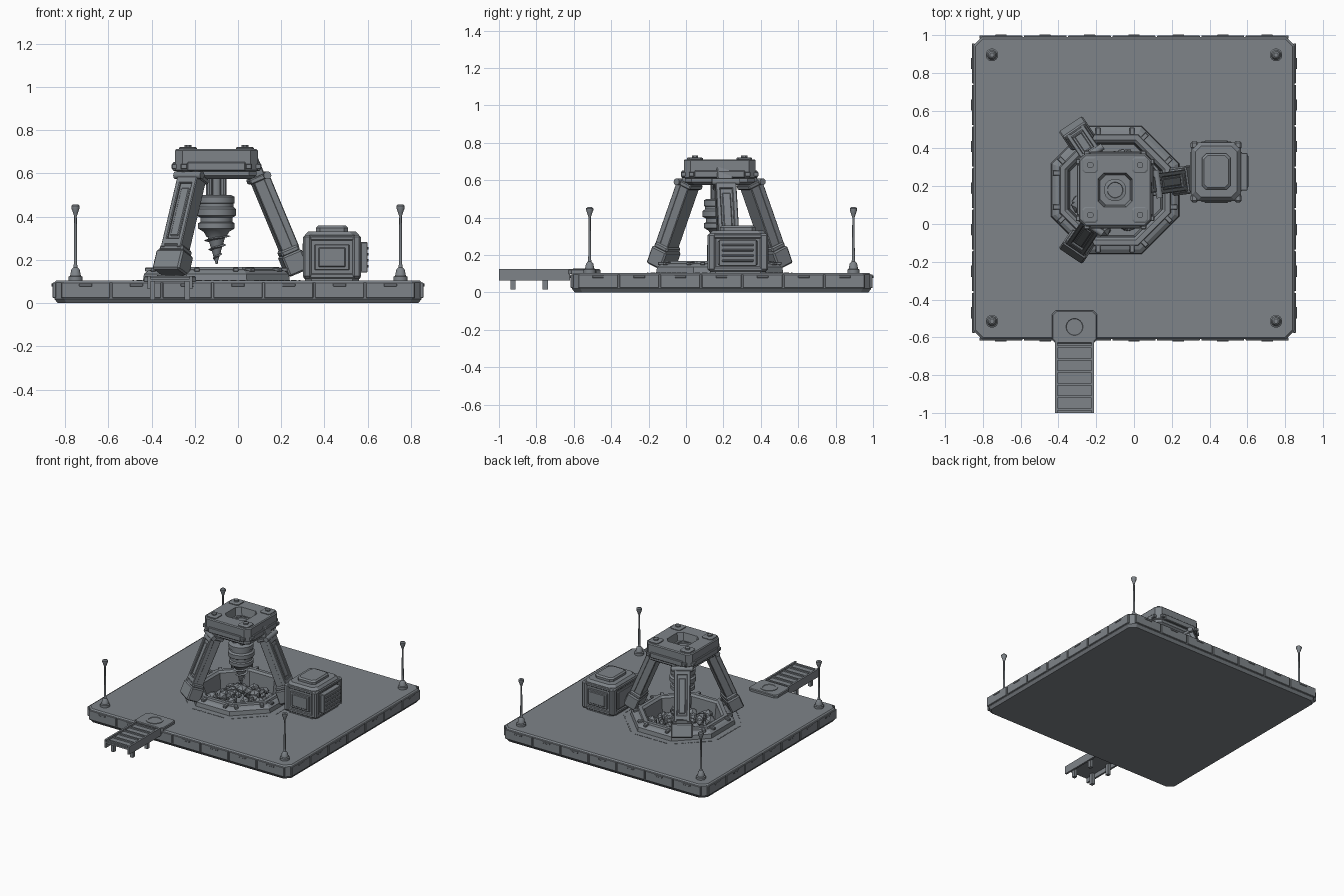
import bpy, bmesh, math, random
from mathutils import Matrix, Vector

if "Cube" in bpy.data.objects:
    bpy.data.objects.remove(bpy.data.objects["Cube"], do_unlink=True)
random.seed(4)

grey = bpy.data.materials.new("blue_grey_metal")
COLOUR = (0.21, 0.23, 0.25, 1)
grey.use_nodes = True
grey.diffuse_color = COLOUR
grey.node_tree.nodes["Principled BSDF"].inputs["Base Color"].default_value = COLOUR

OCT = 2 - math.sqrt(2)          # chamfer ratio of a regular octagon
CX, CY = -0.1, 0.18             # tower centre
PY = 0.19                       # platform centre


def finish(name, bm, smooth=False):
    mesh = bpy.data.meshes.new(name)
    bm.to_mesh(mesh)
    bm.free()
    mesh.materials.append(grey)
    ob = bpy.data.objects.new(name, mesh)
    bpy.context.collection.objects.link(ob)
    if smooth:
        bpy.ops.object.select_all(action='DESELECT')
        bpy.context.view_layer.objects.active = ob
        ob.select_set(True)
        bpy.ops.object.shade_smooth_by_angle(angle=math.radians(35))
    return ob


def bridge(bm, rings, cap_bottom=True):
    loops = [[bm.verts.new(p) for p in ring] for ring in rings]
    n = len(loops[0])
    for a, b in zip(loops, loops[1:]):
        for i in range(n):
            j = (i + 1) % n
            bm.faces.new((a[i], a[j], b[j], b[i]))
    if cap_bottom:
        bm.faces.new(loops[0][::-1])
    bm.faces.new(loops[-1])


def stack(name, x, y, rings, cap_bottom=True):
    """Loft chamfered rectangles given as (half x, half y, chamfer, z)."""
    bm = bmesh.new()
    loops = []
    for hx, hy, c, z in rings:
        quarter = [(hx, -hy + c), (hx, hy - c), (hx - c, hy), (-hx + c, hy),
                   (-hx, hy - c), (-hx, -hy + c), (-hx + c, -hy), (hx - c, -hy)]
        loops.append([(x + px, y + py, z) for px, py in quarter])
    bridge(bm, loops, cap_bottom)
    return finish(name, bm)


def lathe(name, x, y, profile, sides=16, smooth=True):
    """Turn a profile of (radius, z) about the vertical."""
    bm = bmesh.new()
    turn = [math.tau * (i + 0.5) / sides for i in range(sides)]
    bridge(bm, [[(x + r * math.cos(a), y + r * math.sin(a), z) for a in turn]
                for r, z in profile])
    return finish(name, bm, smooth)


def boxes(name, parts, frame=Matrix(), bevel=0.0):
    """One object from boxes given as (centre, size)."""
    bm = bmesh.new()
    for centre, size in parts:
        bmesh.ops.create_cube(bm, size=1, matrix=frame @ Matrix.Translation(centre)
                              @ Matrix.Diagonal((*size, 1)))
    if bevel:
        bmesh.ops.bevel(bm, geom=bm.edges[:], offset=bevel, segments=1, affect='EDGES')
    return finish(name, bm)


# Platform with a pit cut through its deck
platform = stack("platform", 0, PY, [(0.835, 0.785, 0.04, 0), (0.85, 0.8, 0.045, 0.02),
                                     (0.85, 0.8, 0.045, 0.095), (0.84, 0.79, 0.04, 0.105)])
cutter = stack("pit_cutter", CX, CY, [(0.25, 0.25, 0.25 * OCT, 0.035), (0.25, 0.25, 0.25 * OCT, 0.2)])
cutter.hide_render = True
cutter.hide_set(True)
cut = platform.modifiers.new("pit", 'BOOLEAN')
cut.object = cutter
cut.solver = 'EXACT'

# Edge panels and slots on all four sides
for k, side in enumerate(("front", "left", "back", "right")):
    frame = Matrix.Translation((0, PY, 0)) @ Matrix.Rotation(k * math.pi / 2, 4, 'Z')
    reach = 0.85 if k % 2 else 0.8
    pitch = 0.235 if k % 2 == 0 else 0.22
    panels, slots = [], []
    for i in range(-3, 4):
        panels.append(((i * pitch, -reach, 0.06), (pitch - 0.008, 0.016, 0.072)))
        slots.append(((i * pitch, -reach - 0.008, 0.084), (0.06, 0.01, 0.014)))
    boxes(side + "_edge_panels", panels, frame, 0.003)
    boxes(side + "_edge_slots", slots, frame, 0.002)

# Pit rim, liner and floor
stack("pit_rim", CX, CY, [(h, h, h * OCT, z) for h, z in (
    (0.34, 0.104), (0.335, 0.135), (0.315, 0.15), (0.295, 0.155), (0.29, 0.168),
    (0.265, 0.168), (0.25, 0.155), (0.24, 0.04))], False)
clamps, dashes = [], []
for k in range(8):
    turn = Matrix.Rotation(k * math.pi / 4, 4, 'Z')
    frame = Matrix.Translation((CX, CY, 0)) @ turn
    boxes(f"rim_clamps_{k}", [((0.31, s * 0.09, 0.155), (0.04, 0.025, 0.018)) for s in (-1, 1)],
          frame, 0.003)
    boxes(f"deck_dashes_{k}", [((0.385, s * 0.04, 0.106), (0.008, 0.028, 0.003))
                               for s in range(-3, 4)], frame)

# Rubble heap in the pit
bm = bmesh.new()
for i in range(70):
    r, a = 0.215 * math.sqrt(random.random()), random.uniform(0, math.tau)
    s = random.uniform(0.022, 0.045)
    z = 0.06 + 0.07 * (1 - r / 0.215) + random.uniform(-0.01, 0.015)
    place = (Matrix.Translation((CX + r * math.cos(a), CY + r * math.sin(a), z))
             @ Matrix.Rotation(random.uniform(0, 6), 4, Vector((1, random.random(), 0.5)))
             @ Matrix.Diagonal((s, s * random.uniform(0.6, 1), s * random.uniform(0.7, 1.1), 1)))
    bmesh.ops.create_icosphere(bm, subdivisions=1, radius=1, matrix=place)
finish("rubble", bm)

# Tower head with a recessed well
stack("tower_head", CX, CY, [(h, h, c, z) for h, c, z in (
    (0.165, 0.03, 0.575), (0.185, 0.035, 0.59), (0.185, 0.035, 0.61), (0.192, 0.035, 0.615),
    (0.192, 0.035, 0.705), (0.186, 0.033, 0.712), (0.09, 0.03, 0.712), (0.08, 0.03, 0.655))])
lathe("well_disc", CX, CY, [(0.06, 0.65), (0.06, 0.665), (0.042, 0.668), (0.04, 0.66)])
for i, (sx, sy) in enumerate(((1, 1), (-1, 1), (-1, -1), (1, -1))):
    x, y = CX + sx * 0.132, CY + sy * 0.132
    stack(f"head_pad_{i}", x, y, [(0.042, 0.042, 0.012, 0.7), (0.042, 0.042, 0.012, 0.718),
                                  (0.036, 0.036, 0.012, 0.722)])
    lathe(f"head_bolt_{i}", x, y, [(0.018, 0.72), (0.018, 0.732)], 8, False)
for k in range(4):
    frame = Matrix.Translation((CX, CY, 0)) @ Matrix.Rotation(k * math.pi / 2, 4, 'Z')
    boxes(f"head_side_{k}", [((0, -0.19, 0.632), (0.27, 0.026, 0.04)),
                             ((-0.15, -0.192, 0.632), (0.03, 0.032, 0.025)),
                             ((0.15, -0.192, 0.632), (0.03, 0.032, 0.025))], frame, 0.004)

# Three sloping legs, each built along its own axis
for k, angle in enumerate((8, 124, 236)):
    a = math.radians(angle)
    lean = math.atan(0.42)
    frame = (Matrix.Translation((CX, CY, 0)) @ Matrix.Rotation(a, 4, 'Z')
             @ Matrix.Translation((0.38, 0, 0.14)) @ Matrix.Rotation(-lean, 4, 'Y'))
    boxes(f"leg_foot_{k}", [((0, 0, 0.05), (0.1, 0.15, 0.1)), ((0, 0, 0.11), (0.09, 0.13, 0.03))],
          frame, 0.008)
    boxes(f"leg_shaft_{k}", [((0, 0, 0.29), (0.072, 0.108, 0.36)),
                             ((0.03, 0.044, 0.29), (0.034, 0.024, 0.36)),
                             ((0.03, -0.044, 0.29), (0.034, 0.024, 0.36)),
                             ((0.03, 0, 0.45), (0.034, 0.1, 0.035)),
                             ((0.03, 0, 0.14), (0.034, 0.1, 0.035)),
                             ((0.03, 0, 0.29), (0.022, 0.045, 0.24))], frame, 0.004)
    boxes(f"leg_bracket_{k}", [((0, 0, 0.53), (0.06, 0.085, 0.13)), ((0, 0, 0.475), (0.1, 0.12, 0.025))],
          frame, 0.005)
    bm = bmesh.new()
    bmesh.ops.create_cone(bm, cap_ends=True, segments=12, radius1=0.018, radius2=0.018, depth=0.15,
                          matrix=frame @ Matrix.Translation((0.035, 0, 0.475))
                          @ Matrix.Rotation(math.pi / 2, 4, 'X'))
    finish(f"leg_hinge_{k}", bm, True)

# Drill: pistons, motor drum and a spiral bit
for k in range(4):
    a = math.pi / 4 + k * math.pi / 2
    lathe(f"drill_piston_{k}", CX + 0.045 * math.cos(a), CY + 0.045 * math.sin(a),
          [(0.016, 0.47), (0.016, 0.6)], 10)
lathe("drill_core", CX, CY, [(0.03, 0.47), (0.03, 0.6)])
lathe("drill_drum", CX, CY, [(0.045, 0.305), (0.06, 0.33), (0.085, 0.345), (0.085, 0.37),
                             (0.075, 0.375), (0.075, 0.395), (0.092, 0.405), (0.092, 0.435),
                             (0.08, 0.445), (0.08, 0.46), (0.086, 0.463), (0.086, 0.492),
                             (0.07, 0.5)], 20)
lathe("drill_bit", CX, CY, [(0.003, 0.18), (0.045, 0.315)], 12)
bm = bmesh.new()
last = None
for i in range(49):
    t, a = i / 48, i * math.tau / 16
    r, z = 0.045 * t + 0.003, 0.185 + 0.125 * t
    c, s = math.cos(a), math.sin(a)
    row = [bm.verts.new((CX + q * c, CY + q * s, z + h))
           for q, h in ((r * 0.8, -0.006), (r + 0.014 * t + 0.004, 0), (r * 0.8, 0.008))]
    if last:
        for m in (0, 1):
            bm.faces.new((last[m], row[m], row[m + 1], last[m + 1]))
    last = row
finish("drill_flute", bm)

# Generator cabinet with corner frame, panels and lid
GX, GY = 0.435, 0.277
stack("generator_body", GX, GY, [(0.125, 0.15, 0.03, 0.1), (0.125, 0.15, 0.03, 0.315),
                                 (0.11, 0.135, 0.03, 0.332)])
stack("generator_lid", GX, GY, [(0.075, 0.095, 0.02, 0.33), (0.075, 0.095, 0.02, 0.348),
                                (0.065, 0.085, 0.02, 0.358)])
frame = Matrix.Translation((GX, GY, 0))
boxes("generator_posts", [((sx * 0.115, sy * 0.14, 0.215), (0.04, 0.045, 0.2))
                          for sx in (-1, 1) for sy in (-1, 1)], frame, 0.01)
boxes("generator_rails", [((0, 0, z), (0.264, 0.31, 0.025)) for z in (0.125, 0.3)], frame, 0.006)
boxes("generator_panels", [((0, 0, 0.212), (0.16, 0.322, 0.12)), ((0, 0, 0.212), (0.125, 0.33, 0.09)),
                           ((0, 0, 0.212), (0.275, 0.21, 0.13))], frame, 0.004)
boxes("generator_side_vent", [((0.145, 0, 0.212), (0.04, 0.2, 0.14))]
      + [((0.163, 0, 0.17 + i * 0.028), (0.014, 0.17, 0.012)) for i in range(4)], frame, 0.003)

# Corner lamp posts
for sx in (-1, 1):
    for y in (-0.515, 0.895):
        lathe(f"lamp_post_{'left' if sx > 0 else 'right'}_{'front' if y < 0 else 'back'}",
              sx * 0.752, y, [(0.034, 0.1), (0.034, 0.122), (0.026, 0.126), (0.02, 0.155),
                              (0.01, 0.165), (0.008, 0.18), (0.006, 0.4), (0.011, 0.415),
                              (0.02, 0.44), (0.02, 0.45), (0.012, 0.456)], 12)

# Gangway with rails, treads, legs and landing pad
WX = -0.315
boxes("gangway_deck", [((WX, -0.8, 0.105), (0.19, 0.4, 0.012))]
      + [((WX + s * 0.097, -0.81, 0.095), (0.014, 0.38, 0.06)) for s in (-1, 1)]
      + [((WX, -0.98 + i * 0.066, 0.113), (0.19, 0.014, 0.016)) for i in range(6)])
boxes("gangway_legs", [((WX + sx * 0.08, y, 0.06), (0.024, 0.028, 0.09))
                       for sx in (-1, 1) for y in (-0.925, -0.752)])
stack("landing_pad", WX, -0.545, [(0.12, 0.087, 0.02, 0.1), (0.12, 0.087, 0.02, 0.12),
                                  (0.115, 0.082, 0.02, 0.125)])
lathe("landing_disc", WX, -0.545, [(0.06, 0.12), (0.06, 0.129), (0.045, 0.129), (0.043, 0.126)], 20)
